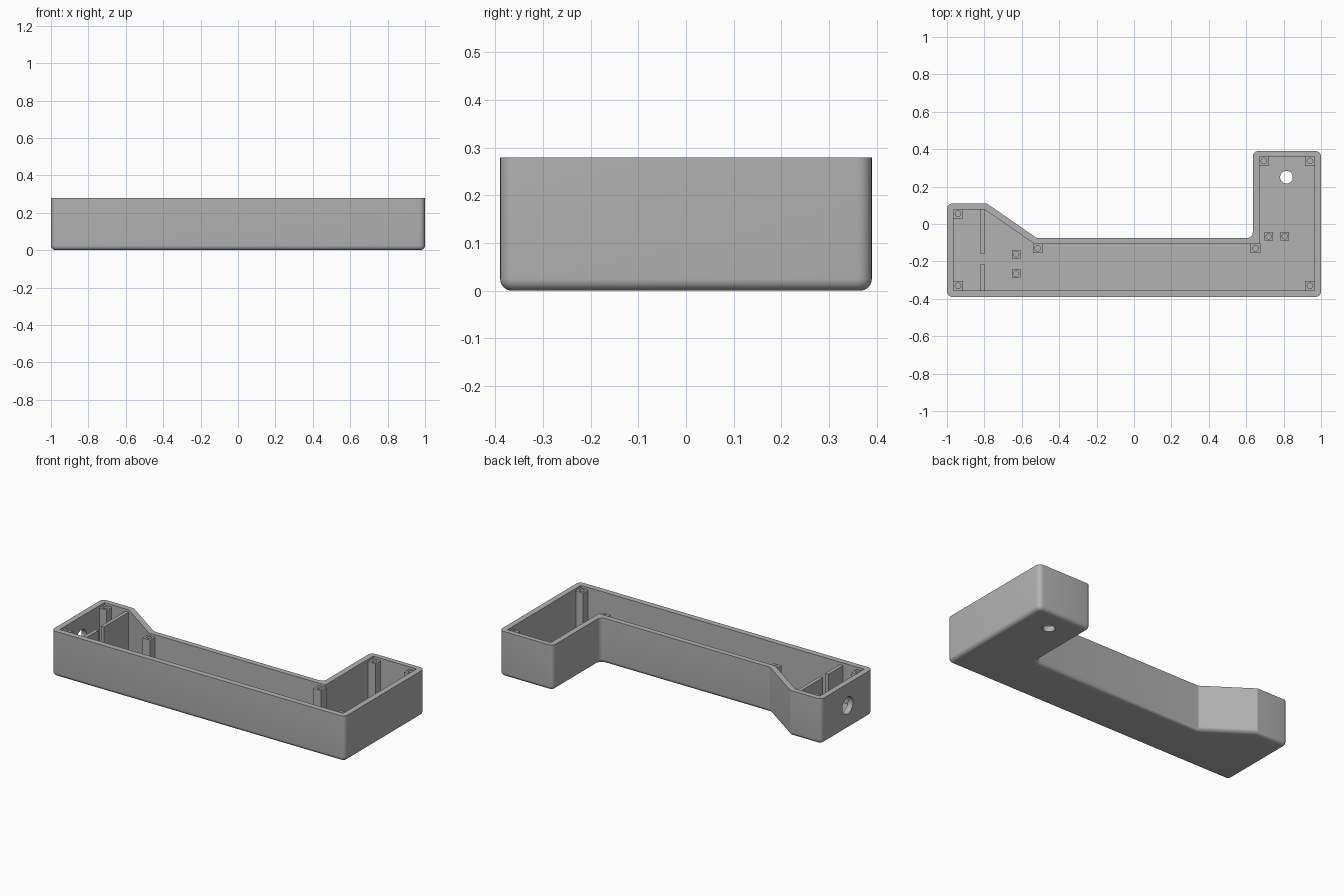
import bpy, bmesh, math
from mathutils import Matrix

if "Cube" in bpy.data.objects:
    bpy.data.objects.remove(bpy.data.objects["Cube"])

HEIGHT, FLOOR = 0.28, 0.035

grey = bpy.data.materials.new("plain grey")
grey.diffuse_color = (0.45, 0.45, 0.45, 1)
grey.use_nodes = True
grey.node_tree.nodes["Principled BSDF"].inputs["Base Color"].default_value = grey.diffuse_color


def finish(name, bm):
    bmesh.ops.recalc_face_normals(bm, faces=bm.faces)
    me = bpy.data.meshes.new(name)
    bm.to_mesh(me)
    bm.free()
    ob = bpy.data.objects.new(name, me)
    bpy.context.collection.objects.link(ob)
    me.materials.append(grey)
    return ob


def prism(points, z0, z1):
    bm = bmesh.new()
    face = bm.faces.new([bm.verts.new((x, y, z0)) for x, y in points])
    top = bmesh.ops.extrude_face_region(bm, geom=[face])["geom"]
    verts = [v for v in top if isinstance(v, bmesh.types.BMVert)]
    bmesh.ops.translate(bm, verts=verts, vec=(0, 0, z1 - z0))
    return bm


def box(name, x0, x1, y0, y1, z0, z1):
    return finish(name, prism([(x0, y0), (x1, y0), (x1, y1), (x0, y1)], z0, z1))


def cylinder(name, centre, radius, depth, axis="Z", sides=24):
    bm = bmesh.new()
    turn = Matrix.Rotation(math.pi / 2, 4, "Y") if axis == "X" else Matrix()
    bmesh.ops.create_cone(bm, cap_ends=True, segments=sides, radius1=radius,
                          radius2=radius, depth=depth,
                          matrix=Matrix.Translation(centre) @ turn)
    return finish(name, bm)


def activate(ob):
    bpy.ops.object.select_all(action="DESELECT")
    ob.select_set(True)
    bpy.context.view_layer.objects.active = ob


def cut(ob, cutter):
    mod = ob.modifiers.new("cut", "BOOLEAN")
    mod.operation, mod.solver, mod.object = "DIFFERENCE", "EXACT", cutter
    activate(ob)
    bpy.ops.object.modifier_apply(modifier=mod.name)
    bpy.data.objects.remove(cutter)


def smooth(ob):
    activate(ob)
    bpy.ops.object.shade_smooth_by_angle(angle=math.radians(30))


# Outer shell: L-shaped tray with rounded corners and rounded bottom edge
outline = [(-1, -0.39), (1, -0.39), (1, 0.39), (0.635, 0.39),
           (0.635, -0.075), (-0.52, -0.075), (-0.787, 0.11), (-1, 0.11)]
sharp = outline[5:7]
bm = prism(outline, 0, HEIGHT)
upright = [e for e in bm.edges
           if abs(e.verts[0].co.z - e.verts[1].co.z) > 0.1
           and not any(math.dist(e.verts[0].co.xy, p) < 0.001 for p in sharp)]
bmesh.ops.bevel(bm, geom=upright, offset=0.03, segments=6, profile=0.5,
                affect="EDGES", clamp_overlap=False)
bottom = [e for e in bm.edges if all(v.co.z < 0.001 for v in e.verts)]
bmesh.ops.bevel(bm, geom=bottom, offset=0.025, segments=6, profile=0.5,
                affect="EDGES", clamp_overlap=False)
case = finish("case_shell", bm)

# Cavity, floor hole and end-wall hole
cavity = [(-0.965, -0.355), (0.965, -0.355), (0.965, 0.36), (0.67, 0.36),
          (0.67, -0.108), (-0.531, -0.108), (-0.798, 0.077), (-0.965, 0.077)]
cut(case, finish("cavity_cutter", prism(cavity, FLOOR, HEIGHT + 0.1)))
cut(case, cylinder("floor_hole_cutter", (0.815, 0.25, 0), 0.034, 0.2, sides=32))
cut(case, cylinder("end_hole_cutter", (-1, -0.145, 0.146), 0.052, 0.2, "X", 32))
smooth(case)

# Partition in two parts with a cable gap
box("partition_back", -0.822, -0.8, -0.16, 0.085, 0.02, 0.265)
box("partition_front", -0.822, -0.8, -0.365, -0.215, 0.02, 0.265)


def post(name, x, y, top, half, hole, depth):
    ob = box(name, x - half, x + half, y - half, y + half, 0.02, top)
    cut(ob, cylinder("post_hole_cutter", (x, y, top), hole, depth * 2))
    smooth(ob)


# Lid screw posts against the walls
for i, (x, y) in enumerate([(-0.941, 0.055), (-0.941, -0.331), (-0.515, -0.13),
                            (0.65, -0.13), (0.941, -0.331), (0.941, 0.337),
                            (0.694, 0.337)]):
    post(f"screw_post_{i + 1}", x, y, 0.265, 0.026, 0.015, 0.1)

# Short mounting posts on the floor
for i, (x, y) in enumerate([(-0.63, -0.162), (-0.63, -0.265),
                            (0.72, -0.066), (0.806, -0.066)]):
    post(f"floor_post_{i + 1}", x, y, 0.075, 0.022, 0.014, 0.035)
